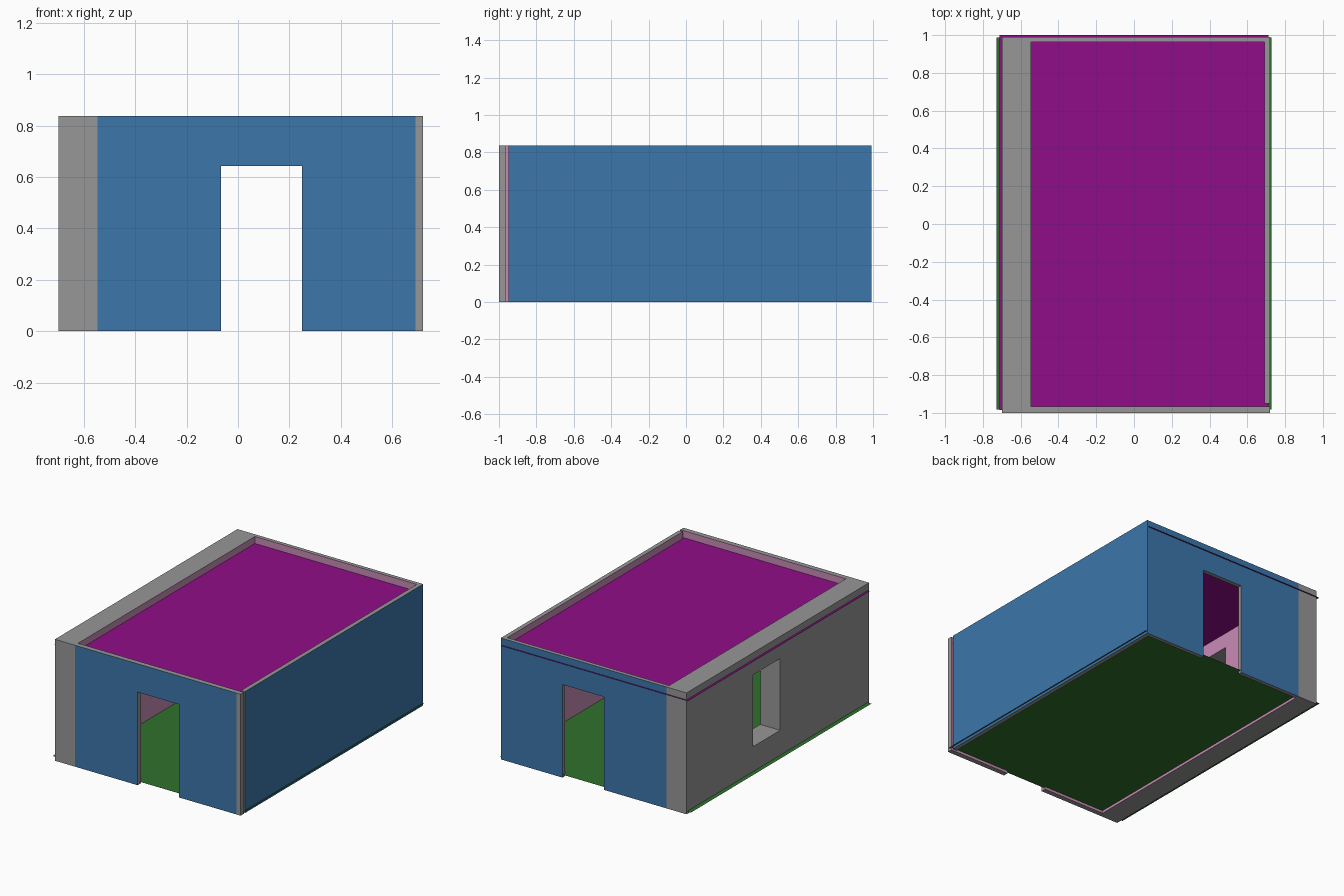
import bpy
import bmesh

if "Cube" in bpy.data.objects:
    bpy.data.objects.remove(bpy.data.objects["Cube"])

H, DOOR_H = 0.838, 0.642            # wall and door heights
XL, XL_IN, XR_IN, XR = -0.698, -0.546, 0.69, 0.72
YF, YF_IN, YB_IN, YB = -1.0, -0.965, 0.964, 0.991
DOOR = (-0.066, 0.25)


def material(name, rgb):
    m = bpy.data.materials.new(name)
    m.diffuse_color = (*rgb, 1)
    m.use_nodes = True
    m.node_tree.nodes["Principled BSDF"].inputs["Base Color"].default_value = m.diffuse_color
    return m


GREY, BLUE, PINK, MAGENTA, GREEN, SKIP = range(5 + 1)
mats = [material("plain_grey", (0.31, 0.31, 0.31)),
        material("outside_blue", (0.045, 0.18, 0.41)),
        material("inside_pink", (0.58, 0.26, 0.46)),
        material("roof_magenta", (0.28, 0.004, 0.25)),
        material("floor_green", (0.028, 0.165, 0.025))]


def make_object(name, bm):
    mesh = bpy.data.meshes.new(name)
    bm.to_mesh(mesh)
    bm.free()
    for m in mats:
        mesh.materials.append(m)
    obj = bpy.data.objects.new(name, mesh)
    bpy.context.collection.objects.link(obj)
    return obj


def wall(name, axis, cuts, zs, hole, near, far, paint):
    """Grid of cells along x or y, less one opening, thickened from near to far."""
    bm = bmesh.new()

    def place(u, z):
        return (u, near, z) if axis == "x" else (near, u, z)

    for i in range(len(cuts) - 1):
        for j in range(len(zs) - 1):
            if (i, j) != hole:
                a, b, c, d = cuts[i], cuts[i + 1], zs[j], zs[j + 1]
                bm.faces.new([bm.verts.new(place(*p))
                              for p in ((a, c), (b, c), (b, d), (a, d))])
    bmesh.ops.remove_doubles(bm, verts=bm.verts, dist=1e-4)
    ext = bmesh.ops.extrude_face_region(bm, geom=bm.faces[:], use_keep_orig=True)
    moved = [v for v in ext["geom"] if isinstance(v, bmesh.types.BMVert)]
    step = far - near
    bmesh.ops.translate(bm, verts=moved,
                        vec=(0, step, 0) if axis == "x" else (step, 0, 0))
    bmesh.ops.recalc_face_normals(bm, faces=bm.faces)
    bm.normal_update()
    hidden = []
    for f in bm.faces:
        k = paint(f.calc_center_median(), f.normal)
        if k == SKIP:
            hidden.append(f)
        else:
            f.material_index = k
    bmesh.ops.delete(bm, geom=hidden, context="FACES")
    # merge cells of the same colour into clean faces
    bmesh.ops.dissolve_limit(bm, angle_limit=0.01, verts=bm.verts, edges=bm.edges,
                             delimit={"MATERIAL"})
    return make_object(name, bm)


def front_paint(c, n):
    if n.y < -0.5:
        return BLUE if XL_IN < c.x < XR_IN else GREY
    if n.y > 0.5:
        return PINK if c.x > XL_IN else SKIP
    return GREY


def back_paint(c, n):
    if n.y > 0.5:
        return BLUE if c.x > XL_IN else GREY
    if n.y < -0.5:
        return PINK if XL_IN < c.x < XR_IN else SKIP
    return BLUE if c.x > XR - 0.001 else GREY


def left_paint(c, n):
    if abs(n.y) > 0.5 and abs(c.y) > 0.9:
        return SKIP
    return PINK if n.x > 0.5 and c.x > XL_IN - 0.001 else GREY


def right_paint(c, n):
    if n.y > 0.5:
        return SKIP
    return BLUE if n.x > 0.5 else PINK if n.x < -0.5 else GREY


# front and back walls with doorways
cuts = [XL, XL_IN, *DOOR, XR_IN, XR]
wall("front_wall", "x", cuts, [0, DOOR_H, H], (2, 0), YF, YF_IN, front_paint)
wall("back_wall", "x", cuts, [0, DOOR_H, H], (2, 0), YB, YB_IN, back_paint)

# thick left wall with window, thin right wall stopping short of the front
wall("left_wall", "y", [YF_IN, -0.03, 0.265, YB_IN], [0, 0.19, 0.685, H], (1, 1),
     XL, XL_IN, left_paint)
wall("right_wall", "y", [-0.95, YB_IN], [0, H], None, XR, XR_IN, right_paint)


def sheet(name, x0, x1, y0, y1, z, index):
    bm = bmesh.new()
    f = bm.faces.new([bm.verts.new(p) for p in
                      ((x0, y0, z), (x1, y0, z), (x1, y1, z), (x0, y1, z))])
    f.material_index = index
    make_object(name, bm)


# thin floor and roof sheets that poke slightly through the walls
sheet("floor", -0.728, 0.728, -0.982, 0.987, 0.018, GREEN)
sheet("roof", -0.713, 0.713, -0.985, 1.0, 0.79, MAGENTA)
